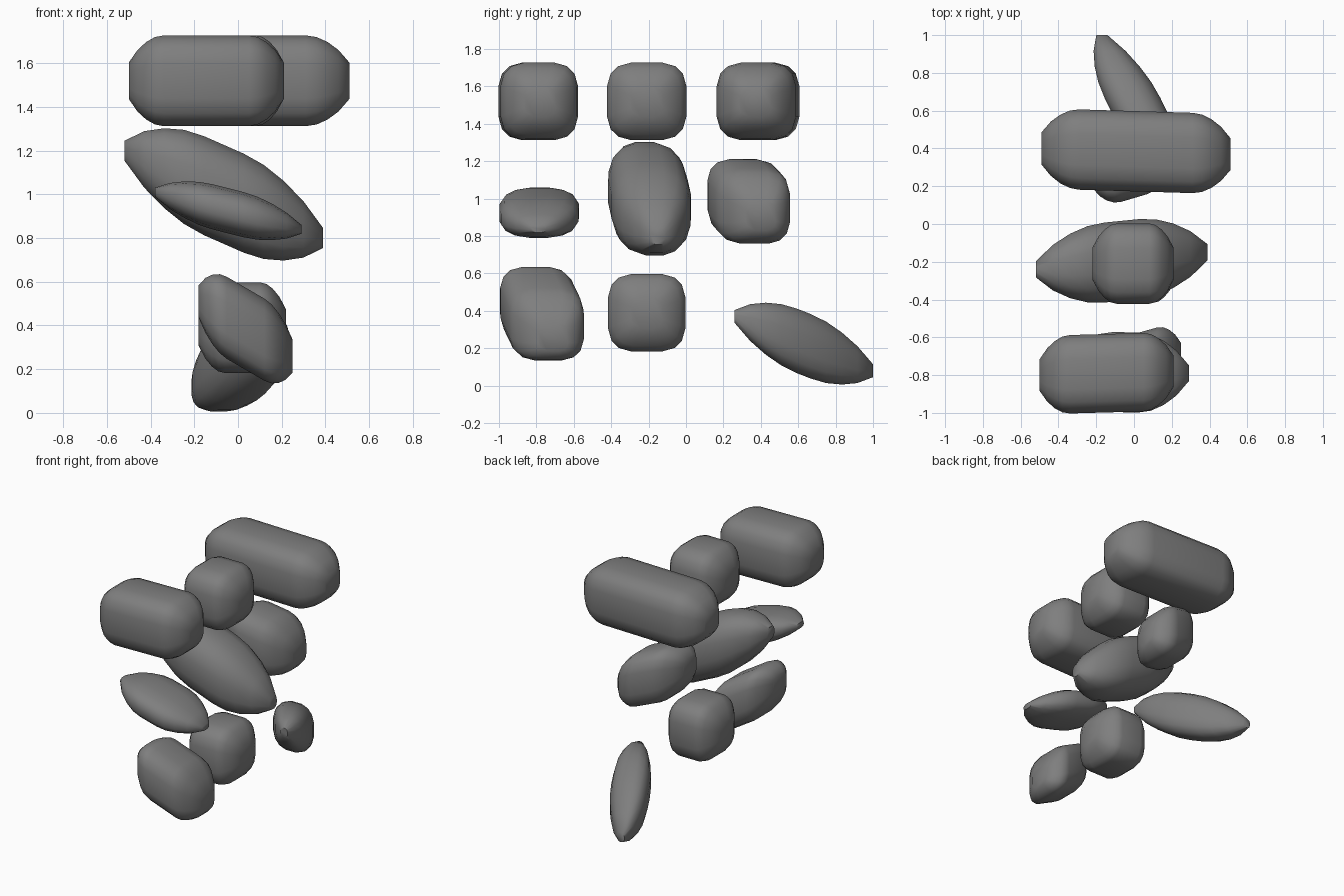
import bpy
import bmesh
from math import cos, sin, pi, tau, radians
from mathutils import Vector

default_cube = bpy.data.objects.get("Cube")
if default_cube:
    bpy.data.objects.remove(default_cube, do_unlink=True)

# One grey stone colour for every rock
stone = bpy.data.materials.new("grey_stone")
stone.use_nodes = True
grey = (.21, .21, .21, 1)
stone.diffuse_color = grey
stone.node_tree.nodes["Principled BSDF"].inputs["Base Color"].default_value = grey

SIDES = 16
SHOULDER_STEPS = 4


def rounded(value, power):
    """Superellipse coordinate from a sine or cosine."""
    size = abs(value) ** (2 / power)
    return size if value >= 0 else -size


def shoulder_profile(shoulder, tip):
    """Pairs of position along the rock (0 to 1) and relative section size."""
    half = []
    for step in range(SHOULDER_STEPS + 1):
        inward = step / SHOULDER_STEPS
        size = tip + (1 - tip) * sin(inward * pi / 2) ** .8
        half.append((inward * shoulder / 2, size))
    return half + [(1 - place, size) for place, size in reversed(half)]


def rock(name, start, end, width, height, shoulder, tip, power, across=Vector((0, 1, 0))):
    """Loft rounded sections between two tips, narrowing at both shoulders."""
    bm = bmesh.new()
    up = Vector((0, 0, 1))
    rings = []
    for place, size in shoulder_profile(shoulder, tip):
        centre = Vector(start).lerp(Vector(end), place)
        ring = []
        for side in range(SIDES):
            angle = tau * (side + .5) / SIDES
            sideways = across * rounded(cos(angle), power) * width / 2
            upward = up * rounded(sin(angle), power) * height / 2
            ring.append(bm.verts.new(centre + (sideways + upward) * size))
        rings.append(ring)
    for near, far in zip(rings, rings[1:]):
        for side in range(SIDES):
            after = (side + 1) % SIDES
            bm.faces.new((near[side], near[after], far[after], far[side]))
    for cap in (rings[0], rings[-1]):
        bm.faces.new(cap)
    bmesh.ops.recalc_face_normals(bm, faces=bm.faces)

    mesh = bpy.data.meshes.new(name)
    bm.to_mesh(mesh)
    bm.free()
    mesh.materials.append(stone)
    obj = bpy.data.objects.new(name, mesh)
    bpy.context.collection.objects.link(obj)
    bpy.ops.object.select_all(action="DESELECT")
    obj.select_set(True)
    bpy.context.view_layer.objects.active = obj
    bpy.ops.object.shade_smooth_by_angle(angle=radians(60))


# Shared character of the rocks: blunt boulders and pointed shards
boulder = dict(tip=.4, power=3.4)
shard = dict(tip=.2, power=2.6)

# Top row, front to back: level boulders of one height
rock("top_front_rock", (-.5, -.8, 1.52), (.21, -.78, 1.52),
     width=.42, height=.42, shoulder=.45, **boulder)
rock("top_middle_rock", (-.22, -.21, 1.52), (.21, -.21, 1.52),
     width=.43, height=.42, shoulder=.6, **boulder)
rock("top_back_rock", (-.49, .4, 1.52), (.51, .37, 1.52),
     width=.43, height=.42, shoulder=.4, **boulder)

# Middle row, front to back: tilted down towards the left
rock("centre_front_rock", (-.38, -.78, 1.01), (.29, -.79, .84),
     width=.43, height=.21, shoulder=.8, **shard)
rock("centre_rock", (-.52, -.24, 1.2), (.39, -.15, .8),
     width=.43, height=.46, shoulder=.8, **shard)
rock("centre_back_rock", (-.22, .27, 1.06), (.22, .4, .91),
     width=.4, height=.4, shoulder=.7, **boulder)

# Bottom row, front to back: the last one is a fallen shard
rock("bottom_front_rock", (-.18, -.83, .51), (.25, -.71, .26),
     width=.4, height=.38, shoulder=.6, **boulder)
rock("bottom_middle_rock", (-.18, -.21, .39), (.22, -.21, .39),
     width=.42, height=.42, shoulder=.6, **boulder)
rock("bottom_back_rock", (-.17, 1, .08), (.19, .26, .37),
     width=.3, height=.35, shoulder=.9, across=Vector((1, 0, 0)), **shard)
